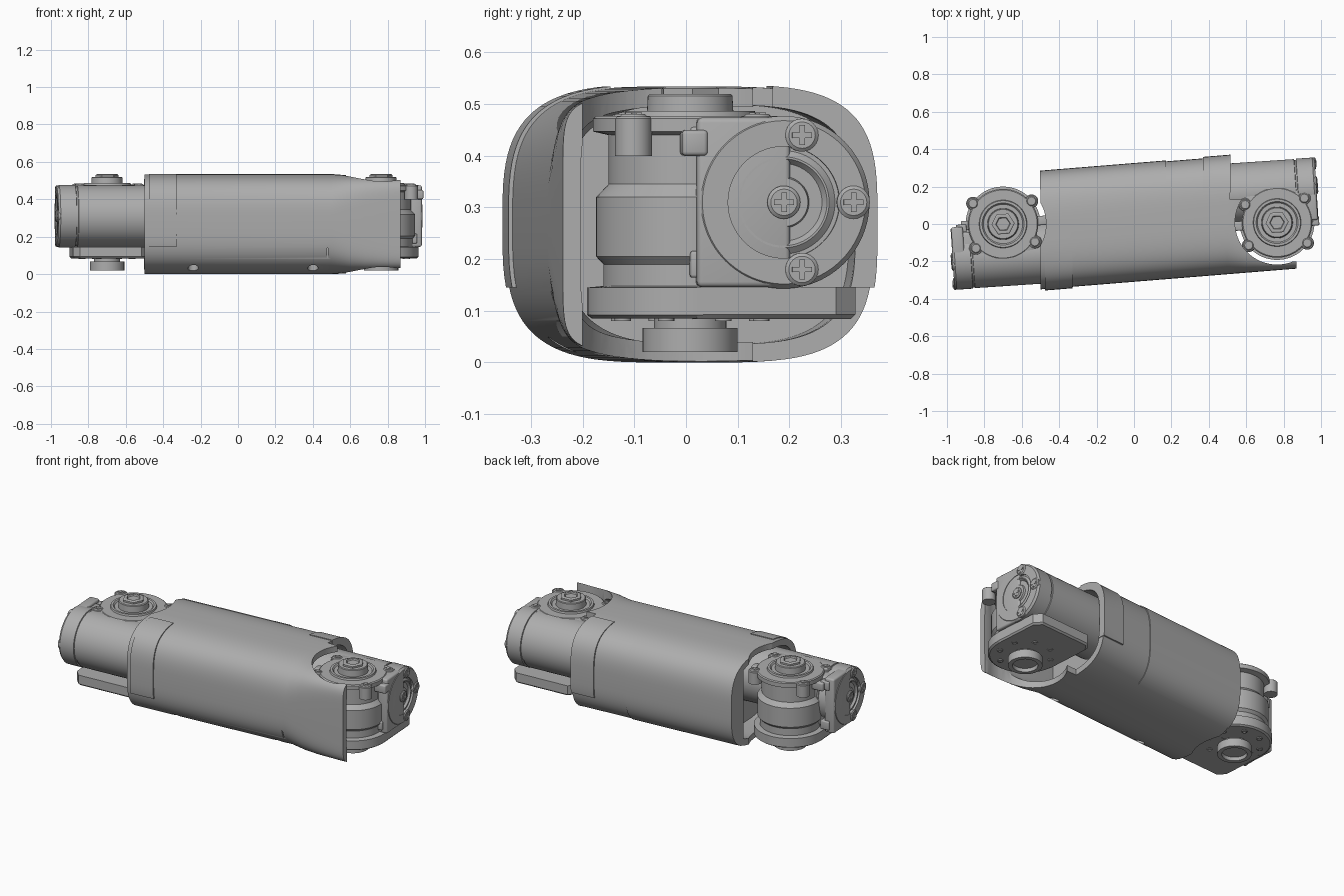
import bpy, bmesh, math
from mathutils import Matrix, Vector

if "Cube" in bpy.data.objects:
    bpy.data.objects.remove(bpy.data.objects["Cube"])

grey = bpy.data.materials.new("plain grey")
grey.use_nodes = True
GREY = (0.42, 0.42, 0.42, 1)
grey.diffuse_color = GREY
grey.node_tree.nodes["Principled BSDF"].inputs["Base Color"].default_value = GREY
parts = []


def finish(name, bm, matrix=Matrix(), helper=False):
    bm.transform(matrix)
    bmesh.ops.recalc_face_normals(bm, faces=bm.faces)
    mesh = bpy.data.meshes.new(name)
    bm.to_mesh(mesh)
    bm.free()
    mesh.materials.append(grey)
    ob = bpy.data.objects.new(name, mesh)
    bpy.context.collection.objects.link(ob)
    if helper:
        ob.hide_render = True
    else:
        parts.append(ob)
    return ob


def loft(rings):
    """Closed solid through rings of points."""
    bm = bmesh.new()
    loops = [[bm.verts.new(p) for p in ring] for ring in rings]
    n = len(loops[0])
    for a, b in zip(loops, loops[1:]):
        for i in range(n):
            j = (i + 1) % n
            bm.faces.new((a[i], a[j], b[j], b[i]))
    bm.faces.new(loops[0])
    bm.faces.new(loops[-1])
    return bm


def lathe(name, profile, matrix=Matrix(), n=64, helper=False):
    rings = [[(r * math.cos(i * math.tau / n), r * math.sin(i * math.tau / n), z)
              for i in range(n)] for r, z in profile]
    return finish(name, loft(rings), matrix, helper)


def box(name, lo, hi, matrix=Matrix(), bevel=0.0, helper=False):
    bm = bmesh.new()
    bmesh.ops.create_cube(bm, size=1)
    lo, hi = Vector(lo), Vector(hi)
    bm.transform(Matrix.Translation((lo + hi) / 2) @ Matrix.Diagonal((*(hi - lo), 1)))
    if bevel:
        bmesh.ops.bevel(bm, geom=bm.edges[:], offset=bevel, segments=3,
                        profile=0.5, affect='EDGES')
    return finish(name, bm, matrix, helper)


def shell(name, x0, x1, grow=0.0, cuts=(), helper=False):
    """Rounded tube section, skewed along y, trimmed by (point, outward normal)."""
    xs = [x0] + [x for x in (0.5, 0.6, 0.68, 0.76, 0.82) if x0 < x < x1] + [x1]
    rings = []
    for x in xs:
        t = min(max((x - 0.5) / 0.37, 0), 1)
        power = 2 / (3.3 + 5 * t)
        ring = []
        for i in range(96):
            c, s = math.cos(i * math.tau / 96), math.sin(i * math.tau / 96)
            ring.append((x, math.copysign(abs(c) ** power, c) * (0.315 + grow),
                         0.267 + math.copysign(abs(s) ** power, s) * (0.267 - 0.02 * t + grow / 2
                                                                     if grow > 0 else 0.267 - 0.02 * t + grow)))
        rings.append(ring)
    bm = loft(rings)
    for co, no in cuts:
        bmesh.ops.bisect_plane(bm, geom=bm.verts[:] + bm.edges[:] + bm.faces[:],
                               plane_co=co, plane_no=no, clear_outer=True)
        bmesh.ops.holes_fill(bm, edges=[e for e in bm.edges if e.is_boundary])
    skew = Matrix.Identity(4)
    skew[1][0], skew[1][3] = 0.081, 0.006
    return finish(name, bm, skew, helper)


def carve(ob, cutters):
    bpy.context.view_layer.objects.active = ob
    for c in cutters:
        m = ob.modifiers.new("cut", 'BOOLEAN')
        m.operation, m.solver, m.object = 'DIFFERENCE', 'EXACT', c
        bpy.ops.object.modifier_apply(modifier=m.name)


RIGHT, LEFT = (0.765, 0.008), (-0.70, 0.0)

# Link body: hollow ends with round scoops for the joints
def scoop(name, at, r):
    return lathe(name, [(r, -0.2), (r, 0.8)], Matrix.Translation((*at, 0)), helper=True)

recesses = [shell("right_recess", 0.36, 1.2, -0.035, helper=True),
            shell("left_recess", -1.2, -0.35, -0.035, [((0, 0.2, 0), (0, 1, 0))], True)]
cutters = recesses + [
    scoop("right_scoop", RIGHT, 0.225), scoop("left_scoop", LEFT, 0.23),
    box("tongue_cutter", (RIGHT[0], -0.2, -0.2), (1.2, 1, 0.8), helper=True),
    box("motor_gap_cutter", (0.512, 0.13, -0.2), (1.2, 1, 0.8), helper=True)]
for x in (-0.24, 0.40):
    cutters.append(lathe("screw_hole_cutter", [(0.028, -0.1), (0.028, 0.06)],
                         Matrix.Translation((x, -0.22 + 0.081 * x, 0)), 24, True))
cutters.append(box("seam_cutter", (0.476, -0.4, -0.1), (0.482, -0.24, 0.14), helper=True))
body = shell("link_body", -0.5, 0.87)
carve(body, cutters)

# Rear cover panel and the two motor clamps
shell("rear_panel", -0.503, 0.17, 0.005, [((0, 0.22, 0), (0, -1, 0))])
low = ((0, 0, 0.145), (0, 0, -1))
carve(shell("right_clamp", 0.37, 0.515, 0.008, [((0, 0.12, 0), (0, -1, 0)), low]), recesses[:1])
carve(shell("left_clamp", -0.475, -0.33, 0.008, [((0, -0.125, 0), (0, 1, 0)), low]), recesses[1:])


def screw(name, matrix, r=0.032):
    """Domed screw head with a cross mark."""
    lathe(name, [(r, -0.02), (r, 0.003), (r * 0.8, 0.008), (0.001, 0.008)], matrix, 24)
    for a, b in ((0.6, 0.16), (0.16, 0.6)):
        box(name + "_cross", (-r * a, -r * b, 0.006), (r * a, r * b, 0.011), matrix)


def joint(side, at, turn, length):
    m = Matrix.Translation((*at, 0)) @ Matrix.Rotation(math.radians(turn), 4, 'Z')

    # Upright drum with its output boss below
    lathe(side + "_drum", [
        (0.001, 0.04), (0.065, 0.04), (0.068, 0.02), (0.092, 0.02), (0.092, 0.067),
        (0.07, 0.067), (0.07, 0.085), (0.19, 0.085), (0.2, 0.092), (0.2, 0.145),
        (0.168, 0.148), (0.168, 0.19), (0.182, 0.205), (0.182, 0.32), (0.158, 0.345),
        (0.158, 0.44), (0.188, 0.447), (0.188, 0.472), (0.182, 0.477), (0.128, 0.477),
        (0.125, 0.487), (0.112, 0.487), (0.105, 0.479), (0.084, 0.479), (0.082, 0.516),
        (0.078, 0.52), (0.001, 0.52)], m)
    lathe(side + "_hex_nut", [(0.062, 0.51), (0.062, 0.53), (0.055, 0.534), (0.04, 0.534),
                              (0.036, 0.526), (0.001, 0.526)], m, 6)

    # Mounting slab reaching under the motor
    outline = [(-0.2, 0), (0.2, 0), (0.2, 0.27), (0.165, 0.31), (-0.165, 0.31), (-0.2, 0.27)]
    inset = [(x * 0.96, y * 0.97) for x, y in outline]
    finish(side + "_slab", loft([[(x, y, z) for x, y in o] for o, z in
                                 ((inset, 0.084), (outline, 0.093), (outline, 0.146))]), m)
    for i in range(8):
        a = math.radians(22.5 + 45 * i)
        lathe(side + "_plate_bolt", [(0.016, 0.09), (0.016, 0.08), (0.009, 0.08), (0.009, 0.084)],
              m @ Matrix.Translation((0.145 * math.cos(a), 0.145 * math.sin(a), 0)), 16)

    # Lugs with screws round the top flange
    for deg in (38, 147, 215, 322):
        a = math.radians(deg)
        p = Matrix.Translation((0.195 * math.cos(a), 0.195 * math.sin(a), 0))
        lathe(side + "_lug", [(0.036, 0.40), (0.036, 0.472), (0.032, 0.476)], m @ p, 32)
        screw(side + "_lug_screw", m @ p @ Matrix.Translation((0, 0, 0.473)), 0.027)

    # Housing joining drum and motor
    box(side + "_housing", (-0.165, 0.0, 0.15), (0.165, 0.17, 0.474), m, 0.012)
    box(side + "_housing_neck", (0.1, 0.03, 0.16), (length - 0.05, 0.17, 0.46), m, 0.015)
    box(side + "_cap_block", (length - 0.065, 0.0, 0.146), (length - 0.003, 0.18, 0.474), m, 0.01)
    for z in (0.19, 0.43):
        box(side + "_cap_tab", (length - 0.085, -0.012, z - 0.026),
            (length - 0.03, 0.03, z + 0.026), m, 0.006)
    box(side + "_side_tab", (-0.235, -0.03, 0.40), (-0.15, 0.02, 0.45), m, 0.008)
    box(side + "_side_tab", (0.15, -0.03, 0.40), (0.225, 0.02, 0.45), m, 0.008)

    # Motor can with a stepped end cap
    axis = m @ Matrix.Translation((0, 0.167, 0.31)) @ Matrix.Rotation(math.pi / 2, 4, 'Y')
    steps = [(0.165, -0.36), (0.165, length - 0.11), (0.161, length - 0.108),
             (0.161, length - 0.1), (0.167, length - 0.098)]
    steps += [(r, length - d) for r, d in (
        (0.167, 0.012), (0.158, 0), (0.108, 0), (0.108, 0.012), (0.1, 0.012), (0.088, 0.003),
        (0.084, 0.003), (0.075, 0.015), (0.05, 0.015), (0.047, 0.004), (0.001, 0.004))]
    lathe(side + "_motor", steps, axis, 96)
    for x, y in ((0.13, 0.035), (0, 0.135), (-0.13, 0.035), (0, 0)):
        screw(side + "_cap_screw", axis @ Matrix.Translation((x, y, length - 0.002)))


joint("right", RIGHT, 3.8, 0.222)
joint("left", LEFT, 183.8, 0.282)

# Remove helpers, then smooth the round surfaces
for c in cutters:
    bpy.data.objects.remove(c)
bpy.ops.object.select_all(action='DESELECT')
for ob in parts:
    ob.select_set(True)
bpy.context.view_layer.objects.active = body
bpy.ops.object.shade_smooth_by_angle(angle=math.radians(32))
